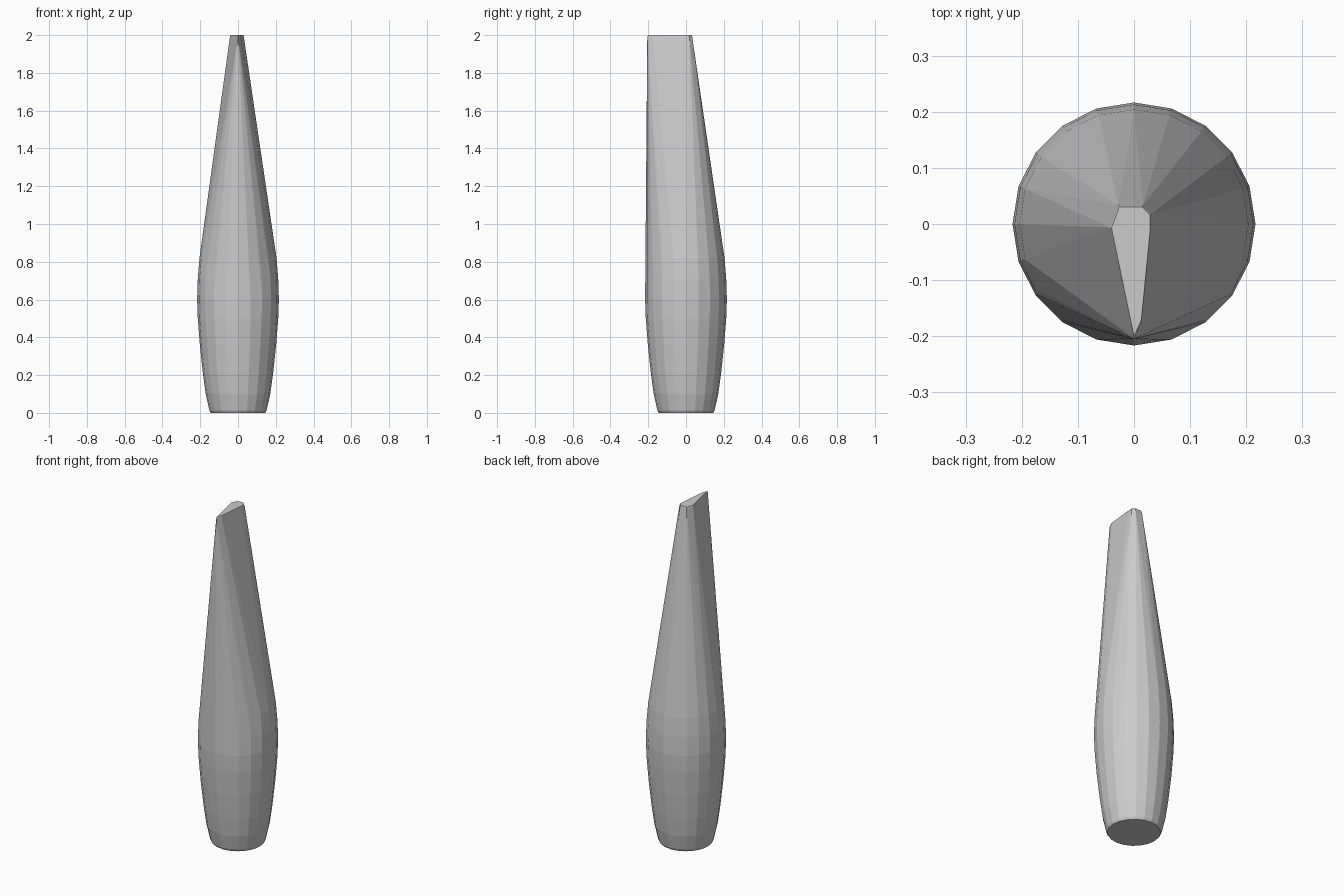
import bpy, bmesh
from math import sin, cos, tau

if "Cube" in bpy.data.objects:
    bpy.data.objects.remove(bpy.data.objects["Cube"])

SIDES = 20
# radius / height of the swollen lower handle
PROFILE = [(0.144, 0.0), (0.151, 0.012), (0.171, 0.1), (0.186, 0.21), (0.202, 0.36),
           (0.213, 0.5), (0.2165, 0.6), (0.213, 0.71), (0.204, 0.82)]
# outline of the thin wedge-shaped tip
TIP = [(0, -0.205), (0.014, -0.175), (0.031, -0.01), (0.031, 0.018),
       (0.016, 0.033), (-0.028, 0.033), (-0.043, -0.006)]

bm = bmesh.new()
# round barrel rings
for r, z in PROFILE:
    for i in range(SIDES):
        a = tau * i / SIDES
        bm.verts.new((r * cos(a), r * sin(a), z))
# tip outline, with a tiny chamfer at the very top
for x, y in TIP:
    bm.verts.new((x, y, 1.99))
    bm.verts.new((x * 0.93, -0.05 + (y + 0.05) * 0.97, 2.0))

# the body is the convex skin around barrel and tip
res = bmesh.ops.convex_hull(bm, input=bm.verts[:])
loose = {e for e in res["geom_interior"] + res["geom_unused"]
         if isinstance(e, bmesh.types.BMVert)}
bmesh.ops.delete(bm, geom=list(loose), context='VERTS')
bmesh.ops.dissolve_limit(bm, angle_limit=0.01, verts=bm.verts[:], edges=bm.edges[:])
bmesh.ops.recalc_face_normals(bm, faces=bm.faces[:])

mesh = bpy.data.meshes.new("tapered_handle")
bm.to_mesh(mesh)
bm.free()
bpy.context.collection.objects.link(bpy.data.objects.new("tapered_handle", mesh))
